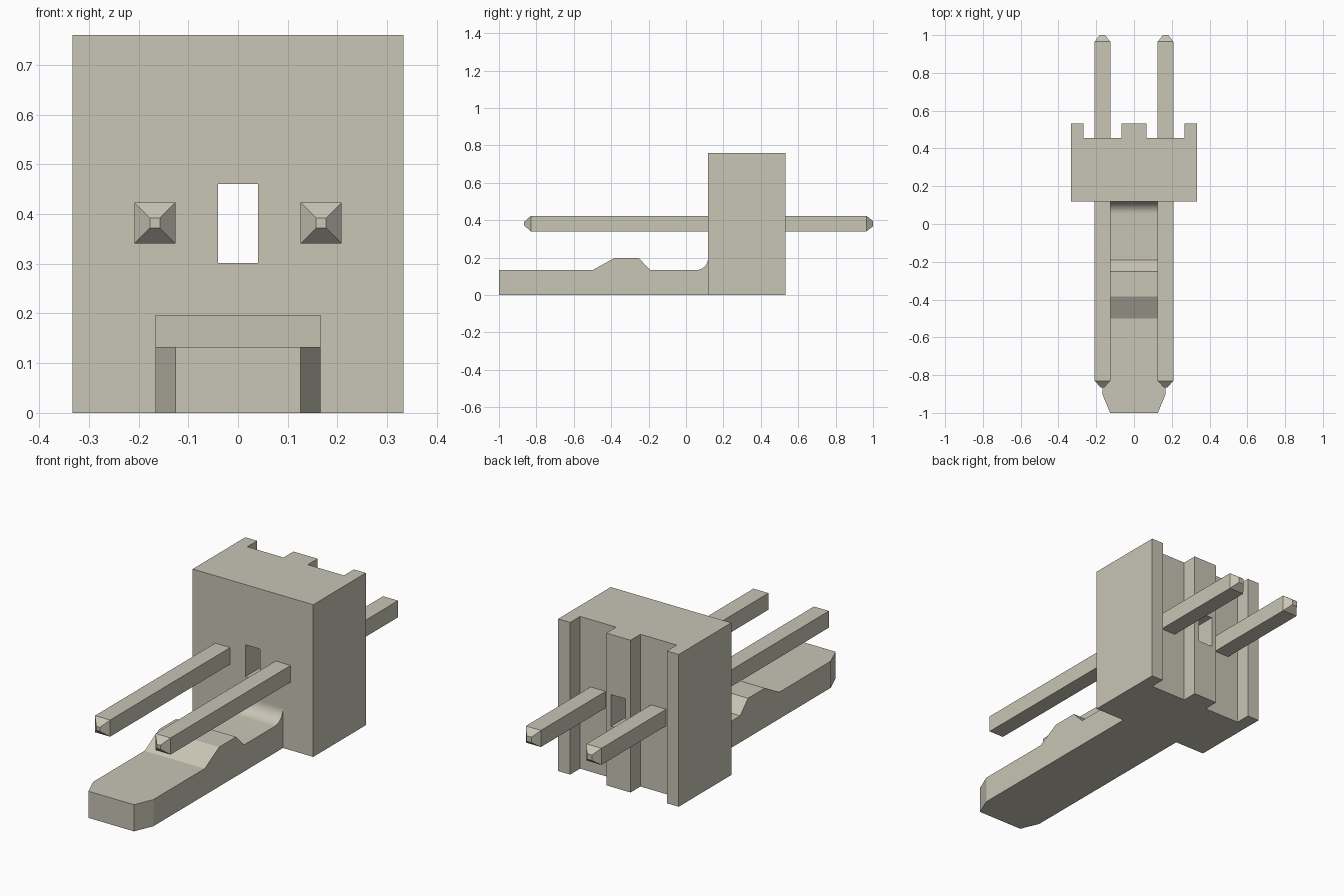
import bpy, bmesh, math
from mathutils import Vector

if "Cube" in bpy.data.objects:
    bpy.data.objects.remove(bpy.data.objects["Cube"], do_unlink=True)

plastic = bpy.data.materials.new("warm grey")
plastic.use_nodes = True
COLOUR = (0.58, 0.56, 0.465, 1)
plastic.diffuse_color = COLOUR
plastic.node_tree.nodes["Principled BSDF"].inputs["Base Color"].default_value = COLOUR


def finish(name, bm):
    bmesh.ops.recalc_face_normals(bm, faces=bm.faces)
    mesh = bpy.data.meshes.new(name)
    bm.to_mesh(mesh)
    bm.free()
    mesh.materials.append(plastic)
    ob = bpy.data.objects.new(name, mesh)
    bpy.context.collection.objects.link(ob)
    return ob


def prism(points, offset):
    """Extrude a closed planar outline along the offset vector."""
    bm = bmesh.new()
    face = bm.faces.new([bm.verts.new(p) for p in points])
    ext = bmesh.ops.extrude_face_region(bm, geom=[face])
    moved = [v for v in ext["geom"] if isinstance(v, bmesh.types.BMVert)]
    bmesh.ops.translate(bm, verts=moved, vec=offset)
    return bm


def select_only(ob):
    bpy.ops.object.select_all(action='DESELECT')
    ob.select_set(True)
    bpy.context.view_layer.objects.active = ob


# Housing: block with two vertical grooves in its back
FRONT, BACK, GROOVE = 0.118, 0.533, 0.455
half = [(0.333, FRONT), (0.333, BACK), (0.267, BACK), (0.267, GROOVE),
        (0.067, GROOVE), (0.067, BACK)]
outline = half + [(-x, y) for x, y in reversed(half)]
housing = finish("housing", prism([(x, y, 0) for x, y in outline], (0, 0, 0.76)))

# Rectangular window through the housing
slot = [(-0.04, 0, 0.302), (0.04, 0, 0.302), (0.04, 0, 0.46), (-0.04, 0, 0.46)]
cutter = finish("window_cutter", prism(slot, (0, 0.7, 0)))
cut = housing.modifiers.new("window", 'BOOLEAN')
cut.operation = 'DIFFERENCE'
cut.solver = 'EXACT'
cut.object = cutter
select_only(housing)
bpy.ops.object.modifier_apply(modifier=cut.name)
bpy.data.objects.remove(cutter, do_unlink=True)

# Locking tongue: side profile with a raised catch and a fillet at the housing
R = 0.065
profile = [(-1, 0), (-1, 0.133), (-0.5, 0.133), (-0.385, 0.197),
           (-0.252, 0.197), (-0.19, 0.133)]
for i in range(13):
    a = math.radians(-90 + 7.5 * i)
    profile.append((FRONT - R + R * math.cos(a), 0.133 + R + R * math.sin(a)))
profile.append((FRONT, 0))
W = 0.166
bm = prism([(-W, y, z) for y, z in profile], (2 * W, 0, 0))
# Chamfer the two front corners
for s in (-1, 1):
    bmesh.ops.bisect_plane(bm, geom=bm.verts[:] + bm.edges[:] + bm.faces[:],
                           plane_co=(s * W, -0.905, 0),
                           plane_no=Vector((s * 0.095, -0.04, 0)).normalized(),
                           clear_outer=True)
    bmesh.ops.holes_fill(bm, edges=[e for e in bm.edges if e.is_boundary], sides=0)
tongue = finish("locking_tongue", bm)
select_only(tongue)
bpy.ops.object.shade_smooth_by_angle(angle=math.radians(20))


# Square contact pins with tapered tips
def pin(name, x):
    bm = bmesh.new()
    rings = []
    for y, r in ((-0.865, 0.01), (-0.83, 0.0415), (0.965, 0.0415), (1.0, 0.014)):
        rings.append([bm.verts.new((x + sx * r, y, 0.382 + sz * r))
                      for sx, sz in ((-1, -1), (1, -1), (1, 1), (-1, 1))])
    for a, b in zip(rings, rings[1:]):
        for i in range(4):
            j = (i + 1) % 4
            bm.faces.new((a[i], a[j], b[j], b[i]))
    bm.faces.new(rings[0])
    bm.faces.new(rings[-1])
    return finish(name, bm)


pin("left_pin", 0.167)
pin("right_pin", -0.167)
